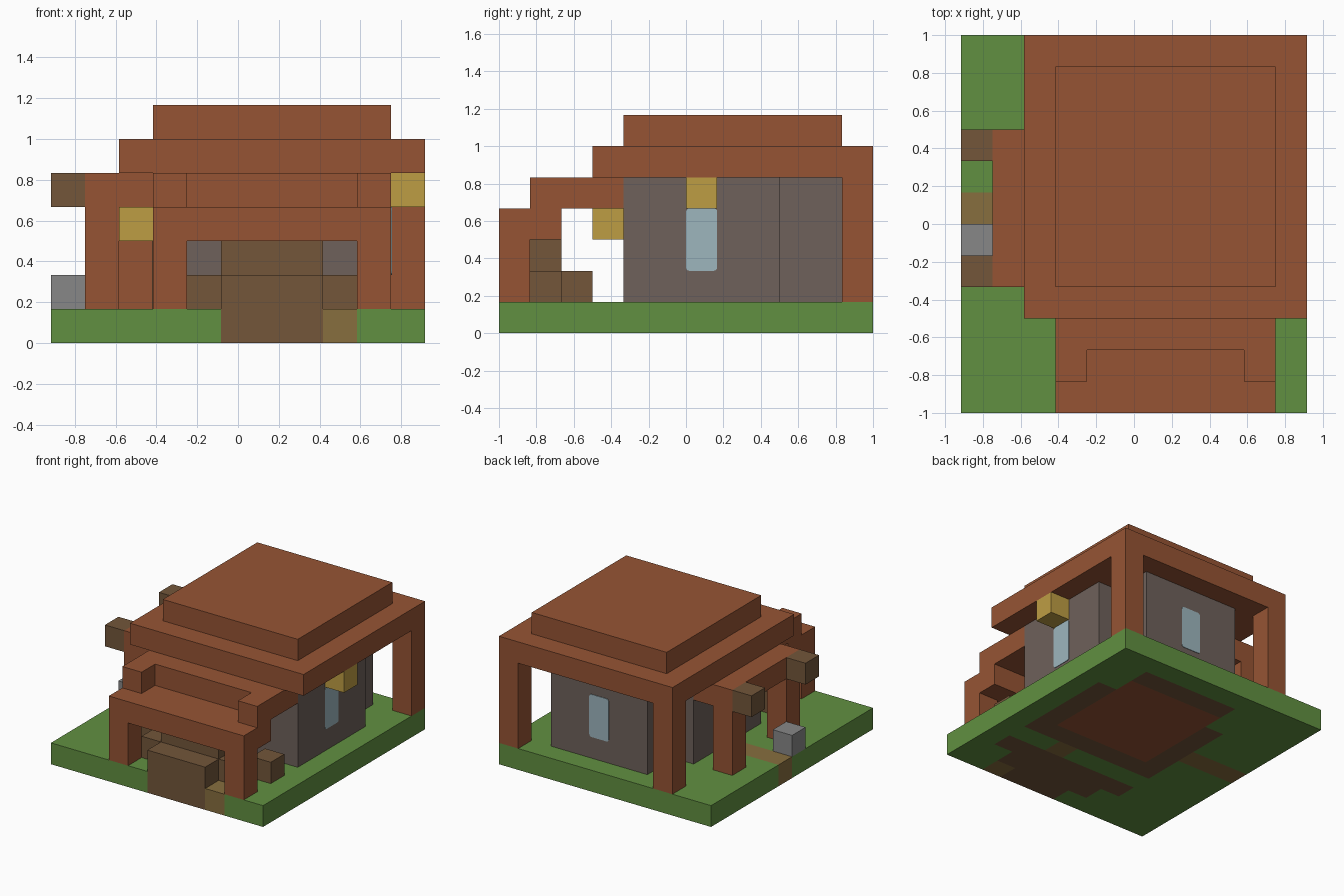
import bpy, bmesh
from mathutils import Vector

cube = bpy.data.objects.get("Cube")
if cube:
    bpy.data.objects.remove(cube)

U = 1 / 6                       # one block
NX, NY = 11, 12                 # plot size in blocks
ORIGIN = Vector((-NX * U / 2, -NY * U / 2, 0))


def material(name, *rgb):
    def lin(c):
        c /= 255
        return c / 12.92 if c < 0.04 else ((c + 0.055) / 1.055) ** 2.4
    col = [lin(c) for c in rgb] + [1]
    m = bpy.data.materials.new(name)
    m.use_nodes = True
    m.diffuse_color = col
    b = m.node_tree.nodes["Principled BSDF"]
    b.inputs["Base Color"].default_value = col
    b.inputs["Roughness"].default_value = 0.9
    return m


CLAY = material("red_wood", 150, 84, 52)
WALL = material("wall_grey", 110, 97, 91)
GRASS = material("grass_green", 97, 144, 65)
LOG = material("dark_wood", 115, 86, 58)
PATH = material("path_tan", 135, 110, 62)
GOLD = material("lantern_gold", 190, 157, 68)
GLASS = material("window_blue", 157, 182, 190)
STONE = material("stone_grey", 135, 135, 135)


def finish(name, bm, *mats):
    bmesh.ops.recalc_face_normals(bm, faces=bm.faces)
    me = bpy.data.meshes.new(name)
    bm.to_mesh(me)
    bm.free()
    for m in mats:
        me.materials.append(m)
    ob = bpy.data.objects.new(name, me)
    bpy.context.collection.objects.link(ob)
    return ob


def box_mesh(lo, hi):
    bm = bmesh.new()
    bmesh.ops.create_cube(bm, size=1)
    for v in bm.verts:
        v.co = [a if c < 0 else b for a, b, c in zip(lo, hi, v.co)]
    return bm


def blocks(name, mat, x, y, z):
    """Box covering inclusive block ranges in x, y and z."""
    r = [(a, a) if isinstance(a, int) else a for a in (x, y, z)]
    lo = ORIGIN + Vector([a[0] for a in r]) * U
    hi = ORIGIN + Vector([a[1] + 1 for a in r]) * U
    return finish(name, box_mesh(lo, hi), mat)


def panel(name, mat, axis, plane, cell, z, round_corner=0.0):
    """Thin plate lying on a wall, one block wide."""
    lo, hi = [0, 0, z[0] * U], [0, 0, (z[1] + 1) * U]
    other = 1 - axis
    lo[axis], hi[axis] = plane - 0.004, plane + 0.004
    lo[other] = ORIGIN[other] + cell * U
    hi[other] = lo[other] + U
    bm = box_mesh(lo, hi)
    if round_corner:
        across = [e for e in bm.edges
                  if abs(e.verts[0].co[axis] - e.verts[1].co[axis]) > 0.001]
        bmesh.ops.bevel(bm, geom=across, offset=round_corner, segments=3,
                        affect='EDGES', profile=0.5)
    return finish(name, bm, mat)


# Ground slab, coloured cell by cell
def in_house(i, j):
    return (3 <= i <= 9 and 4 <= j <= 8) or (4 <= i <= 8 and 9 <= j <= 10)


def ground_colour(i, j):
    if in_house(i, j):
        return 3 if 4 <= i <= 8 and 5 <= j <= 9 else 1
    if (j == 0 and 5 <= i <= 7) or (j == 1 and 4 <= i <= 8) or (j == 2 and 3 <= i <= 9):
        return 1
    if (j == 6 and i < 3) or (i, j) in ((8, 0), (7, 3)):
        return 2
    return 0


bm = bmesh.new()
rows = [[bm.verts.new(ORIGIN + Vector((i, j, 0)) * U) for i in range(NX + 1)]
        for j in range(NY + 1)]
for j in range(NY):
    for i in range(NX):
        bm.faces.new((rows[j][i], rows[j][i + 1], rows[j + 1][i + 1], rows[j + 1][i]))
ext = bmesh.ops.extrude_face_region(bm, geom=bm.faces[:], use_keep_orig=True)
bmesh.ops.translate(bm, vec=(0, 0, U),
                    verts=[g for g in ext["geom"] if isinstance(g, bmesh.types.BMVert)])
bmesh.ops.recalc_face_normals(bm, faces=bm.faces)
for f in bm.faces:
    c = (f.calc_center_median() - f.normal * U / 2 - ORIGIN) / U
    f.material_index = ground_colour(int(c.x), int(c.y))
finish("ground", bm, GRASS, LOG, PATH, CLAY)

# House body
blocks("house_main", WALL, (3, 9), (4, 8), (1, 4))
blocks("house_back", WALL, (4, 8), (9, 10), (1, 4))
panel("window_left", GLASS, 0, 4.5 * U, 6, (2, 3), 0.018)
panel("window_back", GLASS, 1, 5 * U, 6, (2, 3), 0.018)
panel("side_door", LOG, 0, -2.5 * U, 6, (1, 2))

# Main roof and its rear posts
blocks("roof_lower", CLAY, (2, 10), (3, 11), 5)
blocks("roof_upper", CLAY, (3, 9), (4, 10), 6)
for side, i in (("right", 2), ("left", 10)):
    blocks("rear_post_" + side, CLAY, i, 11, (1, 4))

# Front porch
blocks("porch_roof", CLAY, (3, 9), (0, 1), 3)
blocks("porch_roof_step", CLAY, (3, 9), (2, 3), 4)
for side, i in (("right", 3), ("left", 9)):
    blocks("porch_post_" + side, CLAY, i, 0, (1, 2))
    blocks("porch_corner_" + side, CLAY, i, 1, 4)
    blocks("porch_seat_" + side, LOG, i, 2, 1)

# Stepped wooden counter under the porch
blocks("counter_front", LOG, (5, 7), 0, 1)
blocks("counter_base", LOG, (4, 8), 1, 1)
blocks("counter_top", LOG, (5, 7), 1, 2)

# Side canopy with posts and log ends
blocks("side_canopy", CLAY, (1, 2), (4, 8), 4)
for end, j in (("front", 4), ("back", 8)):
    blocks("side_post_" + end, CLAY, 1, j, (1, 3))
    blocks("log_end_" + end, LOG, 0, j, 4)

# Lanterns and stone
blocks("lantern_left", GOLD, 10, 6, 4)
blocks("lantern_right", GOLD, 2, 3, 3)
blocks("path_stone", STONE, 0, 5, 1)
